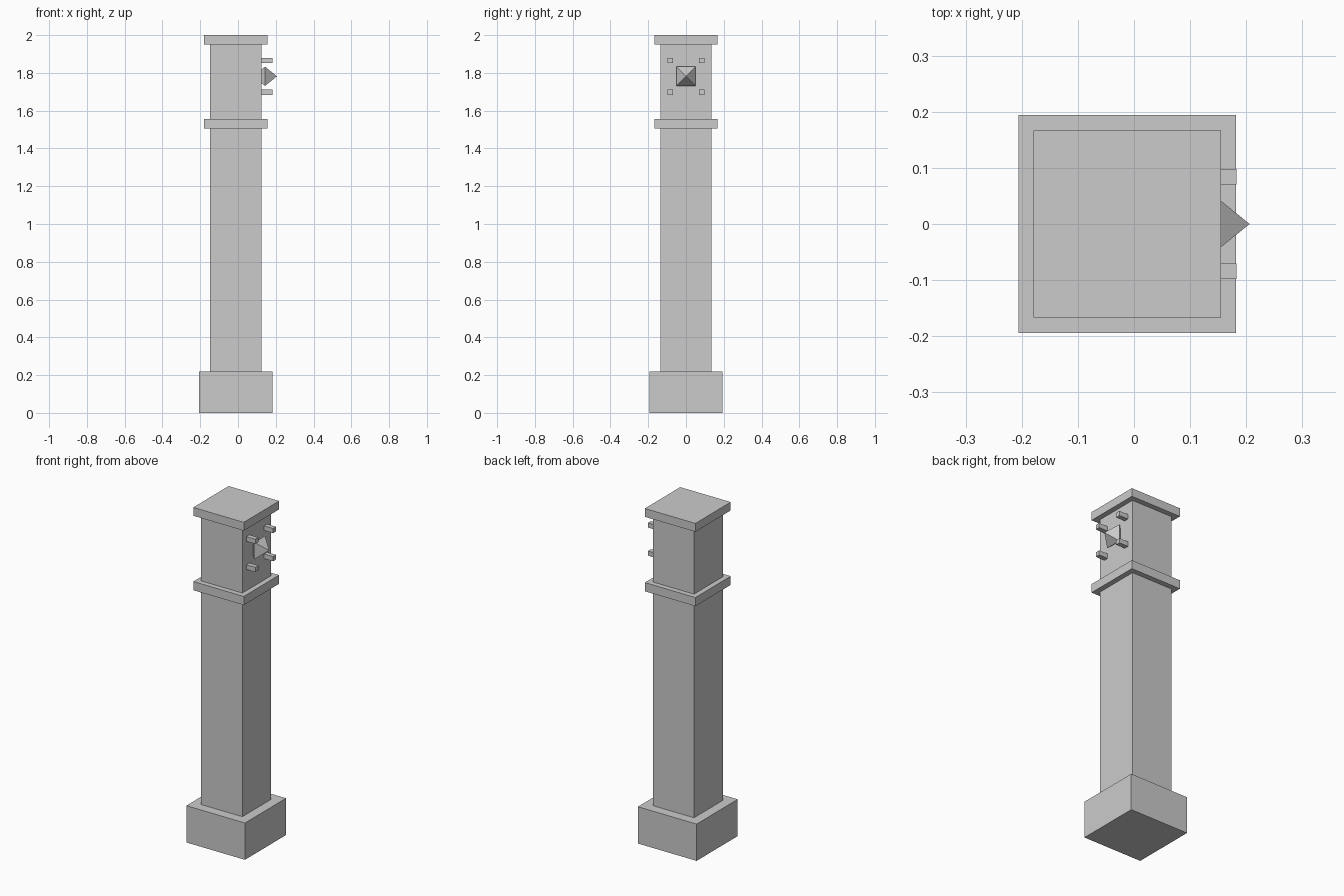
import bpy
import bmesh
from mathutils import Matrix, Vector

default_cube = bpy.data.objects.get("Cube")
if default_cube:
    bpy.data.objects.remove(default_cube, do_unlink=True)

# Single stone colour
stone = bpy.data.materials.new("grey_stone")
stone.use_nodes = True
stone.diffuse_color = (0.6, 0.6, 0.6, 1)
stone.node_tree.nodes["Principled BSDF"].inputs["Base Color"].default_value = (0.6, 0.6, 0.6, 1)

AXIS_X = -0.012    # centre line of the pillar
WALL_X = 0.124     # face that carries the ornament
ORNAMENT_Z = 1.782


def finish(name, bm):
    mesh = bpy.data.meshes.new(name)
    bmesh.ops.recalc_face_normals(bm, faces=bm.faces)
    bm.to_mesh(mesh)
    bm.free()
    mesh.materials.append(stone)
    obj = bpy.data.objects.new(name, mesh)
    bpy.context.collection.objects.link(obj)
    return obj


def box(name, centre, size):
    bm = bmesh.new()
    bmesh.ops.create_cube(bm, size=1)
    bmesh.ops.transform(bm, matrix=Matrix.LocRotScale(Vector(centre), None, Vector(size)), verts=bm.verts)
    return finish(name, bm)


def tier(name, half, bottom, top):
    return box(name, (AXIS_X, 0, (bottom + top) / 2), (2 * half, 2 * half, top - bottom))


# Square tiers from the ground up
tier("base_block", 0.194, 0, 0.22)
tier("shaft", 0.136, 0.22, 1.505)
tier("collar", 0.167, 1.505, 1.557)
tier("upper_shaft", 0.136, 1.557, 1.95)
tier("cap", 0.167, 1.95, 2)

# Four pegs around the ornament
for side, y in (("left", 0.084), ("right", -0.084)):
    for level, dz in (("upper", 0.084), ("lower", -0.084)):
        box(f"{level}_{side}_peg", ((WALL_X + 0.183) / 2, y, ORNAMENT_Z + dz),
            (0.183 - WALL_X, 0.028, 0.028))

# Diamond stud, its back point sunk in the wall
bm = bmesh.new()
cx, half, reach = 0.143, 0.051, 0.063
ring = [bm.verts.new((cx, y * half, ORNAMENT_Z + z * half))
        for y, z in ((-1, -1), (1, -1), (1, 1), (-1, 1))]
for direction in (1, -1):
    tip = bm.verts.new((cx + direction * reach, 0, ORNAMENT_Z))
    for i in range(4):
        bm.faces.new((ring[i], ring[(i + 1) % 4], tip))
finish("diamond_stud", bm)
